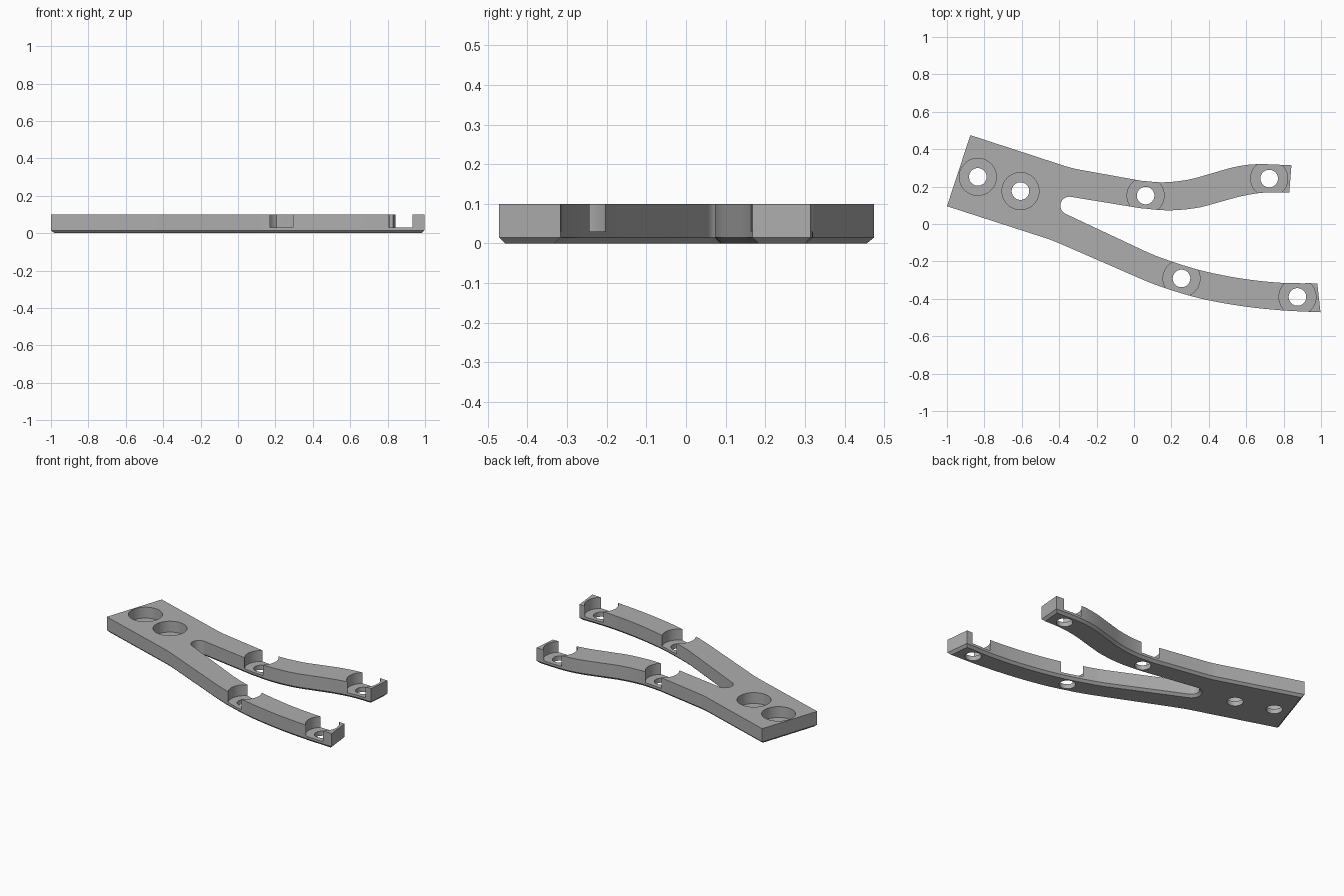
import bpy
import bmesh
import math
from mathutils import Vector

old = bpy.data.objects.get("Cube")
if old:
    bpy.data.objects.remove(old, do_unlink=True)

THICK, CHAMFER, LEDGE = 0.10, 0.015, 0.03
BORE_R, HOLE_R = 0.099, 0.047

steel = bpy.data.materials.new("plain grey metal")
steel.use_nodes = True
grey = (0.42, 0.42, 0.42, 1)
steel.diffuse_color = grey
steel.node_tree.nodes["Principled BSDF"].inputs["Base Color"].default_value = grey


def spline(points, steps=5):
    """Smooth curve through a few points, ends included."""
    p = [Vector(q) for q in points]
    p = [2 * p[0] - p[1]] + p + [2 * p[-1] - p[-2]]
    out = []
    for a, b, c, d in zip(p, p[1:], p[2:], p[3:]):
        for i in range(steps):
            t = i / steps
            out.append(0.5 * (2 * b + (c - a) * t + (2 * a - 5 * b + 4 * c - d) * t * t
                              + (3 * b - a - 3 * c + d) * t ** 3))
    return out + [p[-2]]


def arc(cx, cy, r, start, end, steps=12):
    angles = [math.radians(start + (end - start) * i / steps) for i in range(steps + 1)]
    return [Vector((cx + r * math.cos(a), cy + r * math.sin(a))) for a in angles]


# Outline of the forked plate: broad head, upper arm, crotch, lower arm
outline = [Vector((-1, 0.095)), Vector((-0.875, 0.475))]
outline += spline([(-0.36, 0.307), (-0.335, 0.3), (-0.30, 0.292)], 3)
outline += spline([(0.04, 0.231), (0.16, 0.223), (0.29, 0.237), (0.42, 0.272),
                   (0.54, 0.305), (0.66, 0.32), (0.842, 0.314)])
outline += spline([(0.83, 0.168), (0.70, 0.168), (0.58, 0.150), (0.45, 0.115),
                   (0.33, 0.085), (0.18, 0.073), (0.03, 0.085)])
outline += arc(-0.346, 0.098, 0.048, 80, 245)
outline += spline([(0.08, -0.155), (0.163, -0.187), (0.35, -0.246), (0.564, -0.290),
                   (0.78, -0.314), (0.98, -0.317)])
outline += spline([(0.997, -0.472), (0.78, -0.461), (0.564, -0.437), (0.35, -0.397),
                   (0.163, -0.342), (0.05, -0.299)])
outline += spline([(-0.40, -0.103), (-0.44, -0.087), (-0.48, -0.073)], 3)

# Extrude the outline and chamfer its underside rim
bm = bmesh.new()
base = bm.faces.new([bm.verts.new((p.x, p.y, 0)) for p in outline])
lifted = bmesh.ops.extrude_face_region(bm, geom=[base], use_keep_orig=True)
bmesh.ops.translate(bm, vec=(0, 0, THICK),
                    verts=[g for g in lifted["geom"] if isinstance(g, bmesh.types.BMVert)])
bmesh.ops.recalc_face_normals(bm, faces=bm.faces)
rim = [e for e in bm.edges if all(v.co.z < 0.001 for v in e.verts)]
bmesh.ops.bevel(bm, geom=rim, offset=CHAMFER, segments=1, affect="EDGES")
mesh = bpy.data.meshes.new("forked_plate")
bm.to_mesh(mesh)
bm.free()
mesh.materials.append(steel)
plate = bpy.data.objects.new("forked_plate", mesh)
bpy.context.collection.objects.link(plate)


def drill(name, x, y, radius, low, high):
    bpy.ops.mesh.primitive_cylinder_add(vertices=48, radius=radius, depth=high - low,
                                        location=(x, y, (low + high) / 2))
    cutter = bpy.context.object
    cutter.name = name
    cutter.hide_render = True
    cutter.data.materials.append(steel)
    mod = plate.modifiers.new(name, "BOOLEAN")
    mod.operation = "DIFFERENCE"
    mod.solver = "EXACT"
    mod.object = cutter
    return cutter


# Counterbored screw holes in the head and along both arms
cutters = []
for x, y in [(-0.835, 0.252), (-0.607, 0.176), (0.062, 0.152),
             (0.723, 0.243), (0.254, -0.291), (0.874, -0.39)]:
    cutters.append(drill("counterbore", x, y, BORE_R, LEDGE, THICK + 0.1))
    cutters.append(drill("screw_hole", x, y, HOLE_R, -0.1, THICK))

bpy.ops.object.select_all(action="DESELECT")
bpy.context.view_layer.objects.active = plate
plate.select_set(True)
for mod in list(plate.modifiers):
    bpy.ops.object.modifier_apply(modifier=mod.name)
for cutter in cutters:
    bpy.data.objects.remove(cutter, do_unlink=True)
bpy.ops.object.shade_smooth_by_angle(angle=math.radians(30))
